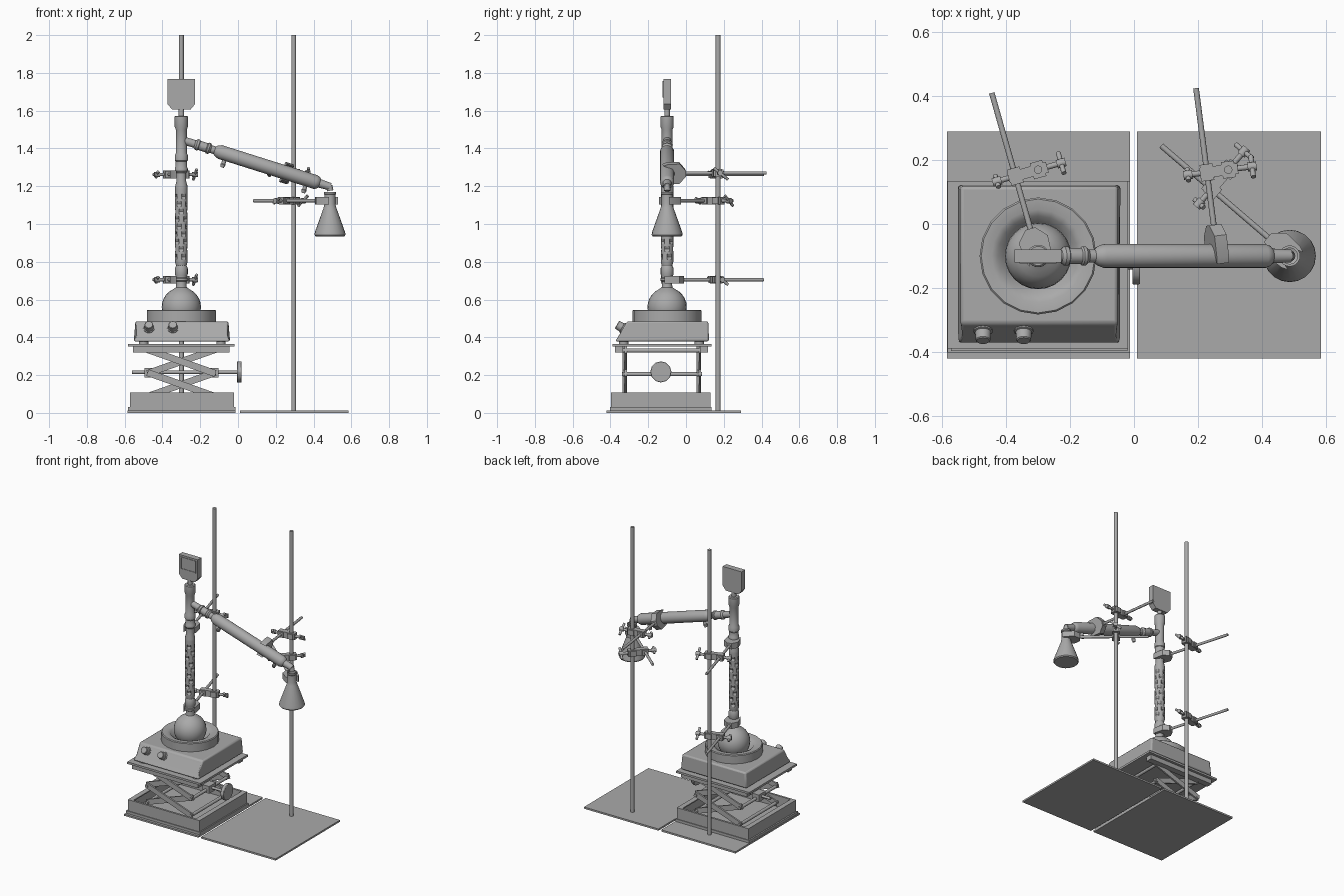
import bpy, bmesh, math
from mathutils import Vector, Matrix

cube = bpy.data.objects.get("Cube")
if cube:
    bpy.data.objects.remove(cube, do_unlink=True)

grey = bpy.data.materials.new("neutral_grey")
grey.use_nodes = True
grey.diffuse_color = (0.4, 0.4, 0.4, 1)
grey.node_tree.nodes["Principled BSDF"].inputs["Base Color"].default_value = grey.diffuse_color
parts = []
Z = Vector((0, 0, 1))
V = lambda *c: Vector(c)


def finish(name, bm):
    bmesh.ops.remove_doubles(bm, verts=bm.verts, dist=1e-5)
    bmesh.ops.recalc_face_normals(bm, faces=bm.faces)
    me = bpy.data.meshes.new(name)
    bm.to_mesh(me)
    bm.free()
    me.materials.append(grey)
    ob = bpy.data.objects.new(name, me)
    bpy.context.collection.objects.link(ob)
    parts.append(ob)
    return ob


def bevel(ob, width):
    mod = ob.modifiers.new("bevel", "BEVEL")
    mod.width, mod.segments = width, 2


def box(name, x, y, z):
    """Axis-aligned box from (low, high) pairs."""
    bm = bmesh.new()
    bmesh.ops.create_cube(bm, size=1)
    for v in bm.verts:
        v.co = [lo + (c + 0.5) * (hi - lo) for c, (lo, hi) in zip(v.co, (x, y, z))]
    return finish(name, bm)


def lathe(name, profile, origin=V(0, 0, 0), axis=Z, n=16, dents=()):
    """Spin (radius, distance) points about an axis; dented rows get pushed in."""
    bm = bmesh.new()
    q = Z.rotation_difference(axis)
    rings = []
    for j, (r, t) in enumerate(profile):
        ring = []
        for i in range(n):
            k = 0.62 if j in dents and (i + j // 2) % 4 == 0 else 1
            a = math.tau * i / n
            ring.append(bm.verts.new(origin + q @ V(r * k * math.cos(a), r * k * math.sin(a), t)))
        rings.append(ring)
    for a, b in zip(rings, rings[1:]):
        for i in range(n):
            bm.faces.new((a[i], a[i - 1], b[i - 1], b[i]))
    for ring, (r, t) in ((rings[0], profile[0]), (rings[-1], profile[-1])):
        if r > 0:
            bm.faces.new(ring)
    return finish(name, bm)


def rod(name, a, b, r, n=12):
    return lathe(name, [(r, 0), (r, (b - a).length)], a, (b - a).normalized(), n)


def prism(name, outline, origin, u, v, w, depth):
    """Extrude an outline in the u, v plane by depth, centred along w."""
    bm = bmesh.new()
    rows = [[bm.verts.new(origin + u * a + v * b + w * s * depth / 2) for a, b in outline] for s in (-1, 1)]
    for row in rows:
        bm.faces.new(row)
    for i in range(len(outline)):
        bm.faces.new((rows[0][i - 1], rows[0][i], rows[1][i], rows[1][i - 1]))
    return finish(name, bm)


def rect(a0, a1, b0, b1):
    return [(a0, b0), (a1, b0), (a1, b1), (a0, b1)]


X, Y = V(1, 0, 0), V(0, 1, 0)

# Stands
for side, x0, x1, px in (("right", -0.585, -0.012, -0.30), ("left", 0.01, 0.585, 0.295)):
    box(side + "_stand_base", (x0, x1), (-0.42, 0.29), (0, 0.012))
    rod(side + "_stand_rod", V(px, 0.17, 0.01), V(px, 0.17, 2), 0.013)

# Lab jack: open tray, top plate and rails
jx, jy = (-0.573, -0.02), (-0.397, 0.13)
box("jack_floor", (-0.583, -0.012), (-0.402, 0.135), (0.012, 0.03))
for k, s in ((0, 1), (1, -1)):
    box("jack_wall_x", sorted((jx[k], jx[k] + s * 0.014)), jy, (0.03, 0.108))
    box("jack_wall_y", jx, sorted((jy[k], jy[k] + s * 0.014)), (0.03, 0.108))
    box("jack_lip_x", sorted((jx[k], jx[k] + s * 0.035)), jy, (0.1, 0.108))
box("jack_top", (-0.583, -0.018), (-0.39, 0.135), (0.352, 0.366))
for y in (-0.355, 0.095):
    box("jack_top_rail", (-0.555, -0.045), (y - 0.022, y + 0.022), (0.32, 0.353))

# Scissor arms, cross bars and spindle
for y in (-0.325, 0.068):
    for low in (0.09, 0.212):
        for rise in (1, -1):
            d = V(0.34, 0, rise * 0.12).normalized()
            prism("scissor_arm", rect(-0.19, 0.19, -0.018, 0.018), V(-0.30, y + rise * 0.006, low + 0.06),
                  d, d.cross(Y), Y, 0.011)
for x in (-0.47, -0.13):
    for z in (0.09, 0.205, 0.33):
        rod("cross_bar", V(x, -0.34, z), V(x, 0.085, z), 0.011)
    box("spindle_block", (x - 0.026, x + 0.026), (-0.17, -0.095), (0.187, 0.237))
rod("spindle", V(-0.56, -0.133, 0.215), V(0.01, -0.133, 0.215), 0.009)
knob = rod("jack_knob", V(-0.005, -0.133, 0.217), V(0.019, -0.133, 0.217), 0.056)
bevel(knob, 0.003)

# Heater with sloped control panel
body = prism("heater_body", [(-0.375, 0.378), (0.122, 0.378), (0.118, 0.485), (-0.312, 0.485), (-0.352, 0.415)],
             V(-0.297, 0, 0), Y, Z, X, 0.51)
for v in body.data.vertices:
    if v.co.z > 0.4:
        v.co.x = -0.297 + (v.co.x + 0.297) * 0.965
bevel(body, 0.01)
for x in (-0.5, -0.09):
    for y in (-0.33, 0.07):
        rod("heater_foot", V(x, y, 0.364), V(x, y, 0.38), 0.025)
for x in (-0.472, -0.345):
    panel = V(0, -0.87, 0.5)
    lathe("heater_dial", [(0.03, 0), (0.03, 0.008), (0.025, 0.01), (0.023, 0.038), (0.02, 0.041)],
          V(x, -0.33, 0.447), panel, 16)

# Heating bowl and round flask
C = V(-0.30, -0.1, 0)
lathe("heating_bowl", [(0.183, 0.48), (0.183, 0.541), (0.178, 0.546), (0.145, 0.544), (0.125, 0.535),
                       (0.108, 0.51), (0.08, 0.485), (0, 0.483)], C, n=20)
flask = [(0.104 * math.sin(a), 0.56 - 0.104 * math.cos(a)) for a in [math.pi * i / 14 for i in range(13)]]
lathe("round_flask", flask + [(0.029, 0.664), (0.027, 0.675), (0.027, 0.695), (0.035, 0.7), (0.035, 0.712),
                              (0.03, 0.716), (0.03, 0.73)], C, n=24)

# Fractionating column with inward dents
rows = [(0.033, 0.8 + i * 0.0133) for i in range(31)]
lathe("column", [(0.028, 0.715), (0.034, 0.735), (0.034, 0.765), (0.028, 0.78)] + rows +
      [(0.026, 1.225), (0.026, 1.27), (0.034, 1.28), (0.034, 1.295), (0.031, 1.3), (0.031, 1.33)],
      C, n=16, dents=range(6, 33, 3))

# Still head, probe and readout
lathe("still_head", [(0.029, 1.3), (0.029, 1.33), (0.034, 1.335), (0.034, 1.365), (0.029, 1.375),
                     (0.029, 1.5), (0.035, 1.515), (0.035, 1.568), (0.03, 1.573)], C, n=20)
rod("probe_stem", C + Z * 1.57, C + Z * 1.61, 0.015)
prism("readout_body", [(-0.048, 1.605), (0.048, 1.605), (0.073, 1.635), (0.073, 1.768), (-0.073, 1.768), (-0.073, 1.635)],
      C, X, Z, Y, 0.04)
for a in (rect(-0.058, 0.058, 1.67, 1.676), rect(-0.058, 0.058, 1.75, 1.756),
          rect(-0.058, -0.052, 1.67, 1.756), rect(0.052, 0.058, 1.67, 1.756)):
    prism("readout_frame", a, C - Y * 0.021, X, Z, Y, 0.005)

# Sloping condenser
start = V(-0.30, -0.1, 1.446)
slope = V(0.954, 0, -0.301).normalized()
lathe("condenser", [(0.021, 0), (0.021, 0.075), (0.03, 0.085), (0.03, 0.097), (0.025, 0.1), (0.025, 0.14),
                    (0.03, 0.145), (0.03, 0.155), (0.021, 0.165), (0.021, 0.185), (0.03, 0.195), (0.0375, 0.215),
                    (0.0375, 0.745), (0.032, 0.76), (0.023, 0.768), (0.02, 0.828)], start, slope, 20)
down = slope.cross(Y)
down = down if down.z < 0 else -down
for t in (0.25, 0.7):
    p = start + slope * t
    lathe("hose_barb", [(0.011, 0.03), (0.011, 0.055), (0.014, 0.058), (0.009, 0.075)], p, down, 12)
rod("drip_tip", V(0.483, -0.1, 1.205), V(0.488, -0.1, 1.176), 0.017, 16)

# Conical receiver
lathe("receiver", [(0, 0.935), (0.076, 0.935), (0.082, 0.942), (0.08, 0.957), (0.034, 1.085), (0.029, 1.105),
                   (0.029, 1.155), (0.033, 1.16), (0.033, 1.17), (0.025, 1.17), (0.025, 1.1), (0, 1.09)],
      V(0.487, -0.1, 0), n=20)


def thumb_screw(name, base, axis, across, length, span):
    rod(name + "_screw", base, base + axis * length, 0.009)
    tip = base + axis * length
    wing = (across + Z * 0.8).normalized()
    rod(name + "_wing", tip - wing * span, tip + wing * span, 0.008)
    rod(name + "_hub", tip - axis * 0.014, tip + axis * 0.014, 0.014)


def clamp(name, tail, target, pole, r, up=Z):
    """Arm from tail to glass at target, gripping jaw, and boss head on the pole."""
    d = (target - tail).normalized()
    rod(name + "_arm", tail, target - d * (r + 0.04), 0.009)
    s = d.cross(up).normalized()
    half = [(-r - 0.06, 0.016), (-r - 0.025, r + 0.018), (0.005, r + 0.014), (0.025, r + 0.006), (0.005, r),
            (-r * 0.7, r * 0.7), (-r, 0.005)]
    outline = half + [(a, -b) for a, b in reversed(half)]
    prism(name + "_jaw", outline, target, d, s, s.cross(d), 0.04)
    foot = tail + d * (pole - tail).dot(d)
    e = (pole - foot).normalized()
    gap = (pole - foot).length
    prism(name + "_boss", rect(-0.022, gap + 0.03, -0.017, 0.017), foot, e, d, Z, 0.042)
    for p in (foot, pole):
        prism(name + "_boss_end", rect(-0.02, 0.02, -0.026, 0.026), p, e, d, Z, 0.036)
    thumb_screw(name + "_arm", foot - e * 0.02, -e, d, 0.04, 0.024)
    thumb_screw(name + "_pole", pole + e * 0.03, e, d, 0.045, 0.042)


# Clamps
for name, z in (("lower_clamp", 0.705), ("upper_clamp", 1.262)):
    clamp(name, V(-0.445, 0.41, z), V(-0.30, -0.1, z), V(-0.30, 0.17, z), 0.029)
clamp("condenser_clamp", V(0.194, 0.425, 1.27), V(0.262, -0.1, 1.27), V(0.295, 0.17, 1.27), 0.038, slope)
clamp("receiver_clamp", V(0.085, 0.245, 1.123), V(0.487, -0.1, 1.123), V(0.295, 0.17, 1.123), 0.03)

# Smooth round surfaces, keep crisp edges
bpy.ops.object.select_all(action="DESELECT")
for ob in parts:
    ob.select_set(True)
bpy.context.view_layer.objects.active = parts[0]
bpy.ops.object.shade_smooth_by_angle(angle=math.radians(35))
